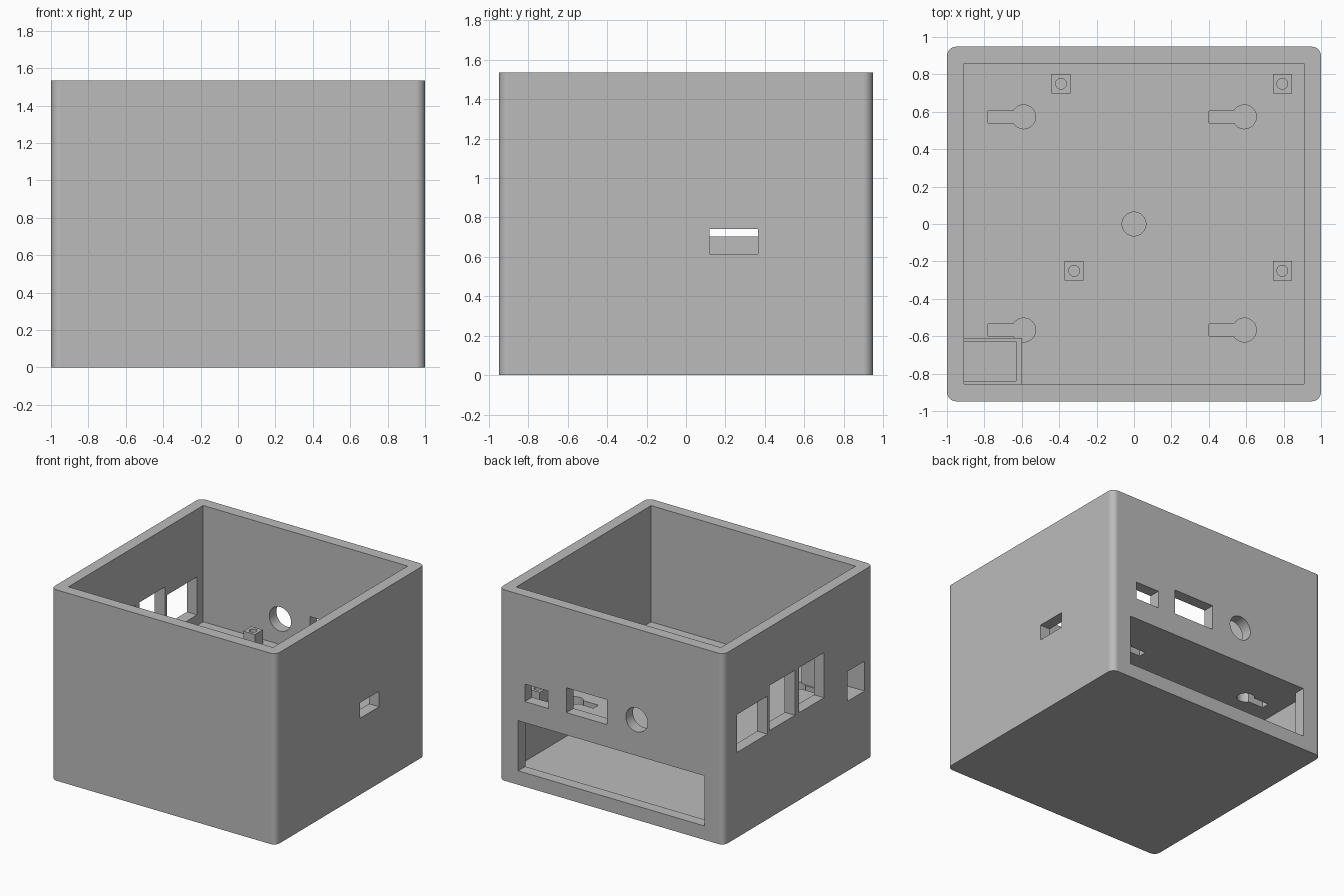
import bpy, bmesh, math
from mathutils import Matrix, Vector

if "Cube" in bpy.data.objects:
    bpy.data.objects.remove(bpy.data.objects["Cube"], do_unlink=True)

GREY = (0.5, 0.5, 0.5, 1.0)
mat = bpy.data.materials.new("plain grey")
mat.use_nodes = True
mat.diffuse_color = GREY
mat.node_tree.nodes["Principled BSDF"].inputs["Base Color"].default_value = GREY


def add(name, bm):
    mesh = bpy.data.meshes.new(name)
    bm.to_mesh(mesh)
    bm.free()
    mesh.materials.append(mat)
    obj = bpy.data.objects.new(name, mesh)
    bpy.context.collection.objects.link(obj)
    return obj


def box(name, x, y, z, radius=0):
    """Box from ranges, with optional rounded upright edges."""
    bm = bmesh.new()
    lo, hi = (Vector(v) for v in zip(x, y, z))
    bmesh.ops.create_cube(bm, size=1, matrix=Matrix.Translation((lo + hi) / 2)
                          @ Matrix.Diagonal((hi - lo).to_4d()))
    if radius:
        upright = [e for e in bm.edges
                   if abs(e.verts[0].co.z - e.verts[1].co.z) > 0.1]
        bmesh.ops.bevel(bm, geom=upright, offset=radius, segments=8,
                        profile=0.5, affect='EDGES')
    return add(name, bm)


def cylinder(name, centre, radius, depth, axis='Z'):
    bm = bmesh.new()
    turn = Matrix.Rotation(math.pi / 2, 4, 'X') if axis == 'Y' else Matrix()
    bmesh.ops.create_cone(bm, cap_ends=True, segments=48, radius1=radius,
                          radius2=radius, depth=depth,
                          matrix=Matrix.Translation(centre) @ turn)
    return add(name, bm)


def cut(target, cutter):
    """Subtract the cutter and throw it away."""
    cutter.hide_render = True
    mod = target.modifiers.new("cut", 'BOOLEAN')
    mod.operation = 'DIFFERENCE'
    mod.solver = 'EXACT'
    mod.object = cutter
    bpy.context.view_layer.objects.active = target
    bpy.ops.object.modifier_apply(modifier=mod.name)
    bpy.data.objects.remove(cutter, do_unlink=True)


HEIGHT = 1.535
INNER_X, INNER_Y = (-0.91, 0.91), (-0.855, 0.857)
FLOOR, CEILING, DECK = 0.09, 0.515, 0.60
THROUGH = (CEILING - 0.05, DECK + 0.05)

# Case with a lower compartment and an open upper room
case = box("case", (-1, 1), (-0.948, 0.948), (0, HEIGHT), 0.05)
cut(case, box("room", INNER_X, INNER_Y, (DECK, HEIGHT + 0.1)))
cut(case, box("compartment", INNER_X, INNER_Y, (FLOOR, CEILING)))

# Back wall: wide bay opening, two ports and a round hole
BACK = (0.8, 1.1)
cut(case, box("bay", (-0.83, 0.83), BACK, (0.112, CEILING)))
cut(case, box("small_port", (0.56, 0.77), BACK, (0.685, 0.825)))
cut(case, box("wide_port", (0.04, 0.40), BACK, (0.695, 0.895)))
cut(case, cylinder("round_port", (-0.225, 0.95, 0.805), 0.097, 0.4, 'Y'))

# Right-hand wall: three tall ports
SIDE = (-1.1, -0.85)
for y, z in (((0.395, 0.78), (0.685, 0.99)),
             ((0.045, 0.37), (0.703, 1.065)),
             ((-0.325, -0.005), (0.703, 1.065))):
    cut(case, box("side_port", SIDE, y, z))

# Left-hand wall: card slot
cut(case, box("card_slot", (0.85, 1.1), (0.12, 0.365), (0.615, 0.74)))

# Deck: four keyholes and a centre hole
for x in (-0.59, 0.59):
    for y in (-0.567, 0.573):
        cut(case, box("keyhole_slot", (x - 0.19, x), (y - 0.032, y + 0.032), THROUGH))
        cut(case, cylinder("keyhole_round", (x, y, DECK), 0.064, 0.4))
cut(case, cylinder("centre_hole", (0, 0, DECK), 0.064, 0.4))

# Corner holder, open on top, with a window through the wall
holder = box("corner_holder", (-0.91, -0.60), (-0.855, -0.61), (DECK, 0.85))
POCKET_Y = (-0.84, -0.627)
for part in (case, holder):
    cut(part, box("pocket", (-0.91 - 0.001, -0.63), POCKET_Y, (0.56, 1.0)))
cut(case, box("window", (-1.1, -0.8), POCKET_Y, (0.56, 0.80)))

# Board posts with screw holes
posts = []
for x, y in ((-0.39, 0.75), (0.793, 0.75), (-0.32, -0.25), (0.793, -0.25)):
    post = box("board_post", (x - 0.051, x + 0.051), (y - 0.051, y + 0.051),
               (DECK - 0.01, 0.71))
    cut(post, cylinder("screw_hole", (x, y, 0.71), 0.029, 0.18))
    posts.append(post)

# Smooth rounded surfaces, keep hard edges and flat walls
for obj in [case, holder] + posts:
    bpy.ops.object.select_all(action='DESELECT')
    obj.select_set(True)
    bpy.context.view_layer.objects.active = obj
    bpy.ops.object.shade_smooth_by_angle(angle=math.radians(30))
    flat = obj.modifiers.new("flat_walls", 'WEIGHTED_NORMAL')
    flat.keep_sharp = True
    flat.weight = 100
